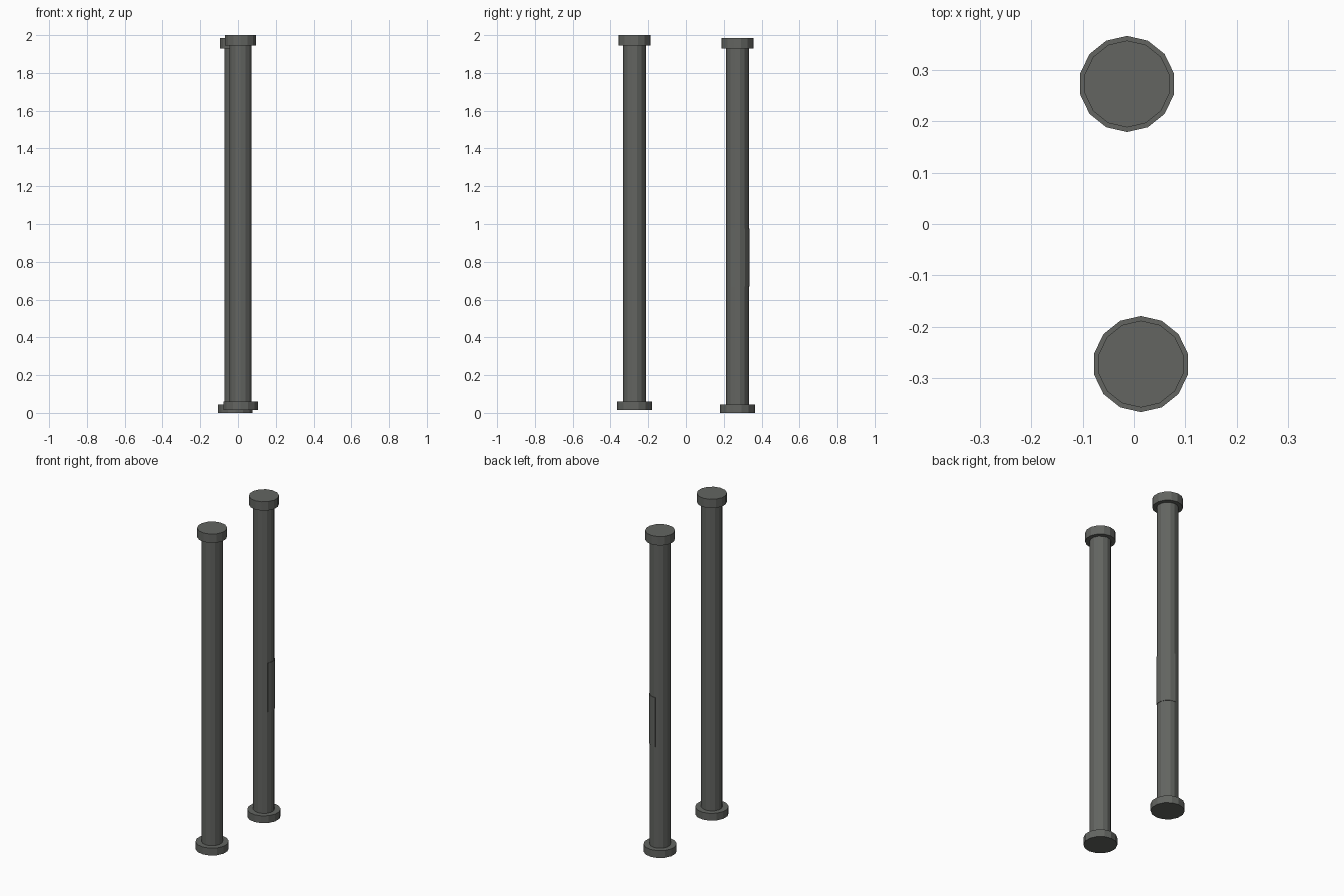
import bpy, bmesh, math

if "Cube" in bpy.data.objects:
    bpy.data.objects.remove(bpy.data.objects["Cube"])

SIDES = 14

stone = bpy.data.materials.new("dark grey")
stone.diffuse_color = (0.125, 0.13, 0.12, 1)
stone.use_nodes = True
stone.node_tree.nodes["Principled BSDF"].inputs["Base Color"].default_value = stone.diffuse_color


def finish(name, bm):
    bmesh.ops.recalc_face_normals(bm, faces=bm.faces[:])
    mesh = bpy.data.meshes.new(name)
    bm.to_mesh(mesh)
    bm.free()
    mesh.materials.append(stone)
    obj = bpy.data.objects.new(name, mesh)
    bpy.context.collection.objects.link(obj)
    return obj


def column(name, x, y, z):
    # stepped profile (radius, height) swept round the column axis
    profile = [(0.0935, 0), (0.0935, 0.045), (0.060, 0.045),
               (0.060, 1.93), (0.0845, 1.93), (0.0845, 1.9845)]
    bm = bmesh.new()
    rings = []
    for r, h in profile:
        rings.append([bm.verts.new((x + r * math.sin(math.tau * i / SIDES),
                                    y + r * math.cos(math.tau * i / SIDES), z + h))
                      for i in range(SIDES)])
    for a, b in zip(rings, rings[1:]):
        for i in range(SIDES):
            j = (i + 1) % SIDES
            bm.faces.new((a[i], a[j], b[j], b[i]))
    bm.faces.new(rings[0])
    bm.faces.new(rings[-1])
    return finish(name, bm)


# the two columns, the front one slightly raised
column("back_column", -0.0135, 0.2725, 0)
column("front_column", 0.0135, -0.2725, 0.0155)

# thin curved plate wrapped round the right side of the back column
bm = bmesh.new()
angles = [-33] + [90 - 360 / SIDES * k for k in range(4, -1, -1)] + [99]
loops = []
for a in angles:
    t = math.radians(a)
    px, py = -0.0135 + 0.0625 * math.cos(t), 0.2725 + 0.0625 * math.sin(t)
    loops.append((bm.verts.new((px, py, 0.67)), bm.verts.new((px, py, 0.975))))
for a, b in zip(loops, loops[1:]):
    bm.faces.new((a[0], b[0], b[1], a[1]))
plate = finish("curved_plate", bm)
thick = plate.modifiers.new("thickness", "SOLIDIFY")
thick.thickness = 0.004
thick.offset = -1
